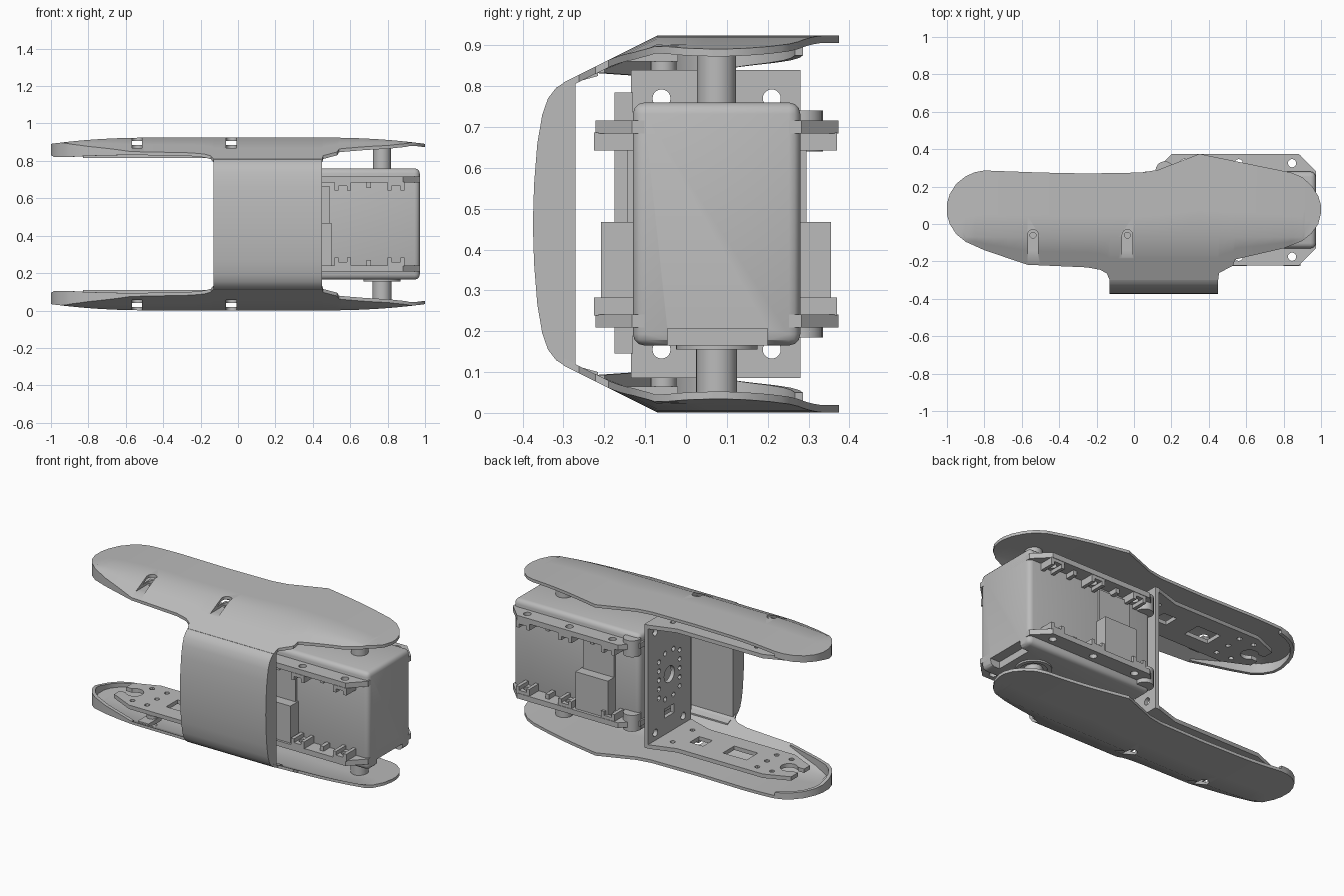
import bpy, bmesh, math
from mathutils import Vector

MID = 0.4625      # mirror plane height
YC = 0.075        # servo centre line
if "Cube" in bpy.data.objects:
    bpy.data.objects.remove(bpy.data.objects["Cube"])

grey = bpy.data.materials.new("light_grey")
grey.use_nodes = True
COL = (0.5, 0.5, 0.5, 1)
grey.diffuse_color = COL
grey.node_tree.nodes["Principled BSDF"].inputs["Base Color"].default_value = COL


def make(name, bm):
    bmesh.ops.recalc_face_normals(bm, faces=bm.faces)
    me = bpy.data.meshes.new(name)
    bm.to_mesh(me)
    bm.free()
    me.materials.append(grey)
    ob = bpy.data.objects.new(name, me)
    bpy.context.collection.objects.link(ob)
    return ob


def add_prism(bm, pts, lo, hi, axis="z"):
    """Extrude a 2D outline along an axis."""
    place = {"z": lambda a, b, c: (a, b, c), "x": lambda a, b, c: (c, a, b)}[axis]
    low = [bm.verts.new(place(a, b, lo)) for a, b in pts]
    top = [bm.verts.new(place(a, b, hi)) for a, b in pts]
    bm.faces.new(low[::-1])
    bm.faces.new(top)
    n = len(pts)
    for i in range(n):
        bm.faces.new((low[i], low[(i + 1) % n], top[(i + 1) % n], top[i]))


def rect(a0, a1, b0, b1):
    return [(a0, b0), (a1, b0), (a1, b1), (a0, b1)]


def circle(a, b, r, n=20):
    return [(a + r * math.cos(2 * math.pi * i / n), b + r * math.sin(2 * math.pi * i / n)) for i in range(n)]


def prism(name, pts, lo, hi, axis="z"):
    bm = bmesh.new()
    add_prism(bm, pts, lo, hi, axis)
    return make(name, bm)


def apply(ob, mod):
    bpy.context.view_layer.objects.active = ob
    bpy.ops.object.modifier_apply(modifier=mod.name)


def cut(ob, shapes, axis="z"):
    """Cut away each (outline, low, high) prism."""
    for pts, lo, hi in shapes:
        cutter = prism("cutter", pts, lo, hi, axis)
        cutter.hide_render = True
        mod = ob.modifiers.new("cut", "BOOLEAN")
        mod.operation, mod.solver, mod.object = "DIFFERENCE", "EXACT", cutter
        apply(ob, mod)
        bpy.data.objects.remove(cutter)


def bevel(ob, width, seg=3):
    mod = ob.modifiers.new("bevel", "BEVEL")
    mod.width, mod.segments = width, seg
    apply(ob, mod)


def mirrored(ob):
    """Lower twin of an upper part."""
    bm = bmesh.new()
    bm.from_mesh(ob.data)
    for v in bm.verts:
        v.co.z = 2 * MID - v.co.z
    base = ob.name
    ob.name = "upper_" + base
    make("lower_" + base, bm)


def lerp(table, x):
    for (x0, y0), (x1, y1) in zip(table, table[1:]):
        if x <= x1:
            return y0 + (y1 - y0) * max(0, (x - x0) / (x1 - x0))
    return table[-1][1]


# Cover outline: back edge, front edge and surface height
BACK = [(-1, .11), (-.985, .16), (-.95, .215), (-.9, .255), (-.85, .277), (-.8, .286), (-.5, .275),
        (-.25, .27), (.04, .275), (.13, .29), (.22, .325), (.35, .375), (.84, .275), (.9, .25),
        (.95, .205), (.985, .15), (1, .1)]
FRONT = [(-1, .05), (-.985, 0), (-.95, -.055), (-.9, -.095), (-.8, -.14), (-.57, -.218), (-.25, -.232),
         (-.18, -.245), (-.145, -.265), (-.13, -.3), (.45, -.3), (.455, -.262), (.53, -.222), (.54, -.19),
         (.8, -.13), (.9, -.09), (.95, -.05), (.985, 0), (1, .06)]


def height(x, y):
    droop = max(0, abs(x) - .5) / .5
    return .924 - .033 * droop ** 2 - .5 * max(0, -.07 - y)


# Cover plate as a thin lofted grid
stations = sorted({p[0] for p in BACK + FRONT} | {i / 12 for i in range(-11, 12)})
bm = bmesh.new()
rings = []
for x in stations:
    y0, y1 = lerp(FRONT, x), lerp(BACK, x)
    fold = max(-.07, y0 + .3 * (y1 - y0)) if y0 > -.09 else -.07
    ys = [y0, (y0 + fold) / 2, fold, fold + (y1 - fold) / 3, fold + (y1 - fold) * 2 / 3, y1]
    ring = [bm.verts.new((x, y, height(x, y))) for y in ys]
    ring += [bm.verts.new((x, y, height(x, y) - .018)) for y in reversed(ys)]
    rings.append(ring)
for a, b in zip(rings, rings[1:]):
    for i in range(len(a)):
        j = (i + 1) % len(a)
        bm.faces.new((a[i], a[j], b[j], b[i]))
bm.faces.new(rings[0])
bm.faces.new(rings[-1])
cover = make("cover_plate", bm)

# Screw slots through the cover, with bosses below
for sx in (-.54, -.035):
    arc = [(sx + .028 * math.cos(t * math.pi / 8), -.058 + .028 * math.sin(t * math.pi / 8)) for t in range(9)]
    slot = [(sx - .028, -.18), (sx + .028, -.18)] + arc
    cut(cover, [(slot, .87, 1)])
    boss = prism("screw_seat", rect(sx - .036, sx + .036, -.145, -.02), .86, .886)
    cut(boss, [(slot, .87, 1), (circle(sx, -.06, .016), .8, 1)])
    mirrored(boss)
    post = prism("screw_post", circle(sx, -.055, .032), .84, .865)
    cut(post, [(circle(sx, -.06, .016), .8, 1)])
    mirrored(post)
mirrored(cover)

# Skirt around the rounded end of the cover
path = [Vector(p) for p in reversed(FRONT) if p[0] <= -.57] + [Vector(p) for p in BACK if p[0] <= -.8]
bm = bmesh.new()
prev = None
for i, p in enumerate(path):
    t = (path[min(i + 1, len(path) - 1)] - path[max(i - 1, 0)]).normalized()
    q = p + Vector((t.y, -t.x)) * .02
    f = i / (len(path) - 1)
    low = lerp([(0, .832), (.2, .82), (.4, .822), (.55, .845), (1, .875)], f)
    ring = [bm.verts.new(c) for c in ((p.x, p.y, height(*p) - .004), (p.x, p.y, low),
                                     (q.x, q.y, low), (q.x, q.y, height(*p) - .004))]
    if prev:
        for k in range(4):
            bm.faces.new((prev[k], prev[(k + 1) % 4], ring[(k + 1) % 4], ring[k]))
    else:
        bm.faces.new(ring)
    prev = ring
bm.faces.new(prev)
mirrored(make("cover_skirt", bm))

# Curved front wall joining both covers
half = [(-.215, .85), (-.29, .814), (-.318, .796), (-.338, .77), (-.352, .73), (-.364, .66), (-.372, .56)]
outer = half + [(-.375, MID)] + [(y, 2 * MID - z) for y, z in reversed(half)]
inner = [(-.215, .1), (-.27, .115), (-.27, .81), (-.215, .825)]
prism("front_wall", outer + inner, -.13, .45, "x")

# U bracket: back plate, arms and side strip
plate = prism("bracket_plate", rect(-.135, .28, .085, .84), .06, .085, "x")
holes = [circle(y, z, .022) for y in (-.06, .21) for z in (.77, .155)]
holes += [circle(YC, MID, .05), rect(.03, .12, .21, .265)]
holes += [circle(YC + s * .1, MID + k * .055, .015, 12) for s in (-1, 1) for k in range(-2, 3)]
holes += [circle(YC + s * .04, MID + k * .14, .015, 12) for s in (-1, 1) for k in (-1, 1)]
cut(plate, [(h, 0, .2) for h in holes], "x")
prism("bracket_strip", rect(-.175, -.13, .145, .785), .085, .11, "x")
outline = [(.06, -.135), (.06, .28), (-.1, .23), (-.68, .23), (-.83, .17), (-.83, -.01), (-.68, -.08), (-.1, -.08)]
arm = prism("bracket_arm", outline, .816, .84)
holes = [rect(-.2, -.11, .03, .12), rect(-.5, -.34, .02, .13), circle(-.75, YC, .05), rect(-.9, -.75, .045, .105)]
holes += [circle(x, YC + s * .095, .015, 12) for x in (-.6, -.7, -.03) for s in (-1, 1)]
holes += [circle(-.6, YC, .015, 12)]
cut(arm, [(h, .7, 1) for h in holes])
mirrored(arm)

# Servo body with rounded edges and a scooped lower end
body = prism("servo_body", rect(.12, .972, -.13, .28), .165, .76)
bevel(body, .028)
cut(body, [(rect(.91, 1.1, -.045, .2), .1, .207)])

# Mounting flanges with lugs and holes
c, x0, x1, y0, y1 = .09, .11, .972, -.222, .373
octagon = [(x0 + c, y0), (x1 - c, y0), (x1, y0 + c), (x1, y1 - c), (x1 - c, y1), (x0 + c, y1), (x0, y1 - c), (x0, y0 + c)]
spots = [(x, YC + s * .25) for x in (.27, .56, .845) for s in (-1, 1)]
flange = prism("servo_flange", octagon, .684, .716)
cut(flange, [(circle(x, y, .022), .6, .8) for x, y in spots])
mirrored(flange)
for x, y in spots:
    lug = prism("flange_lug", rect(x - .045, x + .045, y - .05, y + .045), .642, .686)
    cut(lug, [(circle(x, y, .022), .6, .8), (rect(x - .024, x + .024, y - .09, y + .09), .6, .665)])
    mirrored(lug)
for s in (-1, 1):
    for x in (.4, .7):
        mirrored(prism("flange_rib", rect(x - .012, x + .012, YC + s * .235 - .03, YC + s * .235 + .03), .655, .686))
mirrored(prism("corner_boss", circle(.165, .285, .05), .64, .74))

# Cable sockets on both servo sides
for side, a, b in (("front", -.208, -.12), ("back", .27, .355)):
    prism(side + "_socket", rect(.28, .5, a, b), .24, .467)
    prism(side + "_socket_panel", rect(.28, .49, -.145, 0) if a < 0 else rect(.28, .49, .15, .295), .46, .665)

# Output shaft, lower idler and its ring
prism("output_shaft", circle(.77, YC, .048, 32), .75, .895)
prism("idler_shaft", circle(.77, YC, .05, 32), .03, .17)
ring = prism("idler_ring", circle(.77, YC, .1, 32), .155, .17)
cut(ring, [(circle(.77, YC, .075, 32), .1, .2)])

# Smooth shading with sharp edges kept
bpy.ops.object.select_all(action="DESELECT")
for ob in bpy.context.scene.objects:
    if ob.type == "MESH":
        ob.select_set(True)
        bpy.context.view_layer.objects.active = ob
bpy.ops.object.shade_smooth_by_angle(angle=math.radians(30))
